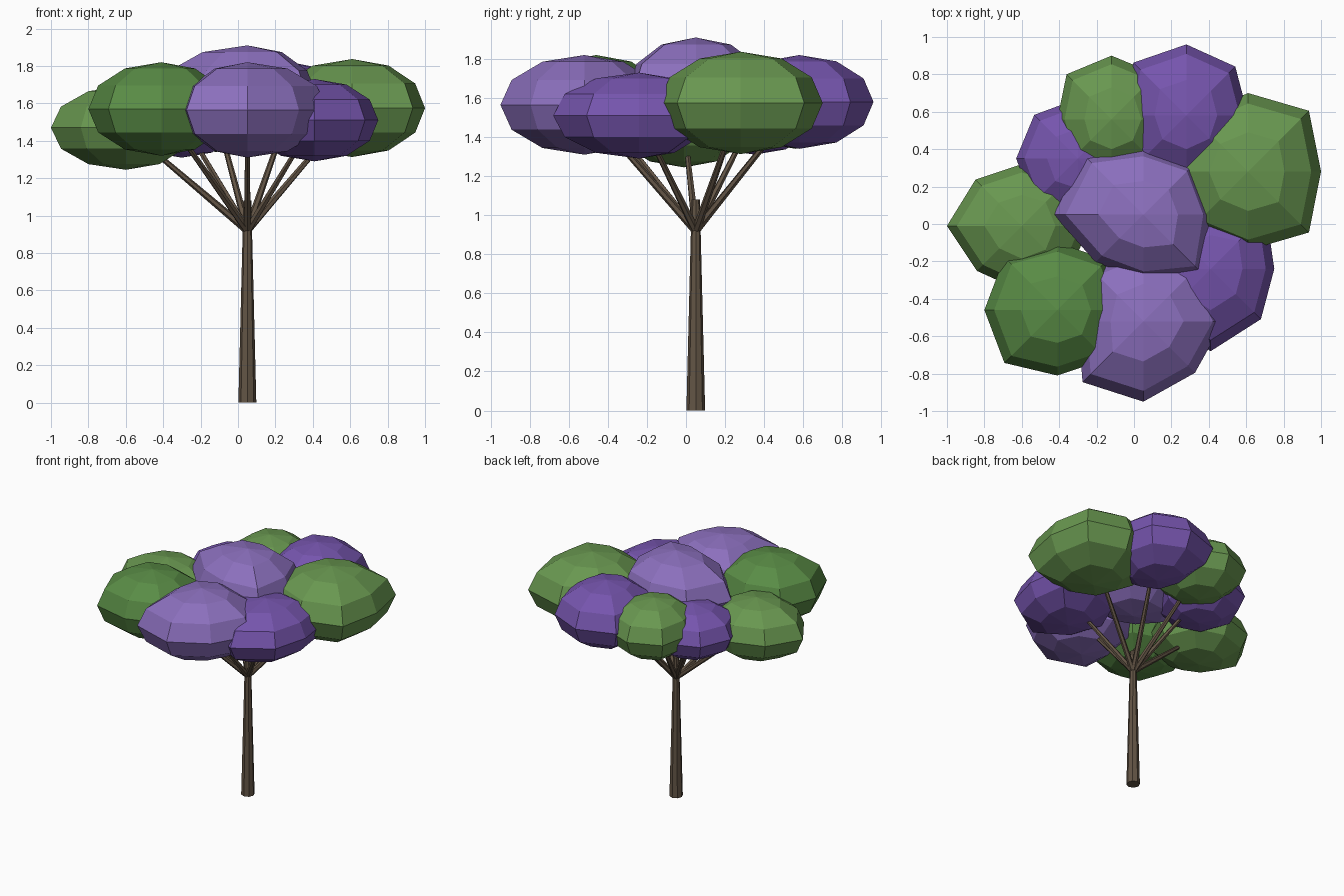
import bpy, bmesh, math
from mathutils import Vector

if "Cube" in bpy.data.objects:
    bpy.data.objects.remove(bpy.data.objects["Cube"])


def material(name, rgb):
    m = bpy.data.materials.new(name)
    m.diffuse_color = (*rgb, 1)
    m.use_nodes = True
    m.node_tree.nodes["Principled BSDF"].inputs["Base Color"].default_value = m.diffuse_color
    return m


BARK = material("bark", (0.125, 0.09, 0.06))
LIGHT_PURPLE = material("light_purple", (0.26, 0.16, 0.51))
DARK_PURPLE = material("dark_purple", (0.18, 0.09, 0.42))
LIGHT_GREEN = material("light_green", (0.14, 0.31, 0.08))
DARK_GREEN = material("dark_green", (0.10, 0.26, 0.06))


def add_object(name, bm, mat):
    mesh = bpy.data.meshes.new(name)
    bm.to_mesh(mesh)
    bm.free()
    ob = bpy.data.objects.new(name, mesh)
    bpy.context.collection.objects.link(ob)
    mesh.materials.append(mat)
    return ob


def limb(name, start, end, r1, r2, sides):
    """Tapered cylinder between two points."""
    start, end = Vector(start), Vector(end)
    d = end - start
    bm = bmesh.new()
    bmesh.ops.create_cone(bm, cap_ends=True, segments=sides,
                          radius1=r1, radius2=r2, depth=d.length)
    ob = add_object(name, bm, BARK)
    ob.location = (start + end) / 2
    ob.rotation_euler = d.to_track_quat('Z', 'Y').to_euler()


def leaf_clump(name, centre, height, radii, mat):
    """Squashed eight-sided ball with its own radius at every 45 degrees."""
    bm = bmesh.new()
    bmesh.ops.create_uvsphere(bm, u_segments=8, v_segments=6, radius=1)
    for v in bm.verts:
        k = round(math.atan2(v.co.y, v.co.x) / (math.pi / 4)) % 8
        v.co = Vector((v.co.x * radii[k], v.co.y * radii[k], v.co.z * height))
    ob = add_object(name, bm, mat)
    ob.location = centre


# Trunk
limb("trunk", (0.05, 0.05, 0), (0.05, 0.05, 1.08), 0.048, 0.021, 8)

# Leaf clumps: name, centre, half height, radii at 0, 45 ... 315 degrees
clumps = [
    ("top", (0.05, 0.05, 1.64), 0.27,
     (.37, .38, .36, .45, .48, .36, .35, .45), LIGHT_PURPLE),
    ("front", (0.05, -0.52, 1.565), 0.255,
     (.43, .40, .40, .40, .35, .46, .43, .39), LIGHT_PURPLE),
    ("front_right", (0.41, -0.24, 1.51), 0.22,
     (.34, .42, .36, .36, .36, .38, .44, .38), DARK_PURPLE),
    ("right", (0.61, 0.28, 1.575), 0.262,
     (.39, .46, .42, .42, .42, .42, .42, .46), LIGHT_GREEN),
    ("back_right", (0.28, 0.58, 1.58), 0.24,
     (.33, .37, .38, .40, .34, .36, .36, .35), DARK_PURPLE),
    ("back", (-0.12, 0.56, 1.56), 0.22,
     (.32, .34, .34, .34, .29, .32, .32, .32), LIGHT_GREEN),
    ("back_left", (-0.30, 0.35, 1.51), 0.20,
     (.32, .33, .32, .33, .33, .34, .32, .32), DARK_PURPLE),
    ("left", (-0.60, -0.01, 1.47), 0.225,
     (.36, .36, .33, .35, .40, .34, .35, .36), LIGHT_GREEN),
    ("front_left", (-0.41, -0.46, 1.57), 0.25,
     (.36, .38, .36, .40, .39, .40, .35, .37), DARK_GREEN),
]
for name, centre, height, radii, mat in clumps:
    leaf_clump(name + "_leaf_clump", centre, height, radii, mat)

# Branches fanning from the trunk into each outer clump
fork = Vector((0.05, 0.05, 0.92))
for name, centre, *_ in clumps[1:]:
    limb(name + "_branch", fork, fork.lerp(Vector(centre), 0.8), 0.021, 0.013, 6)
